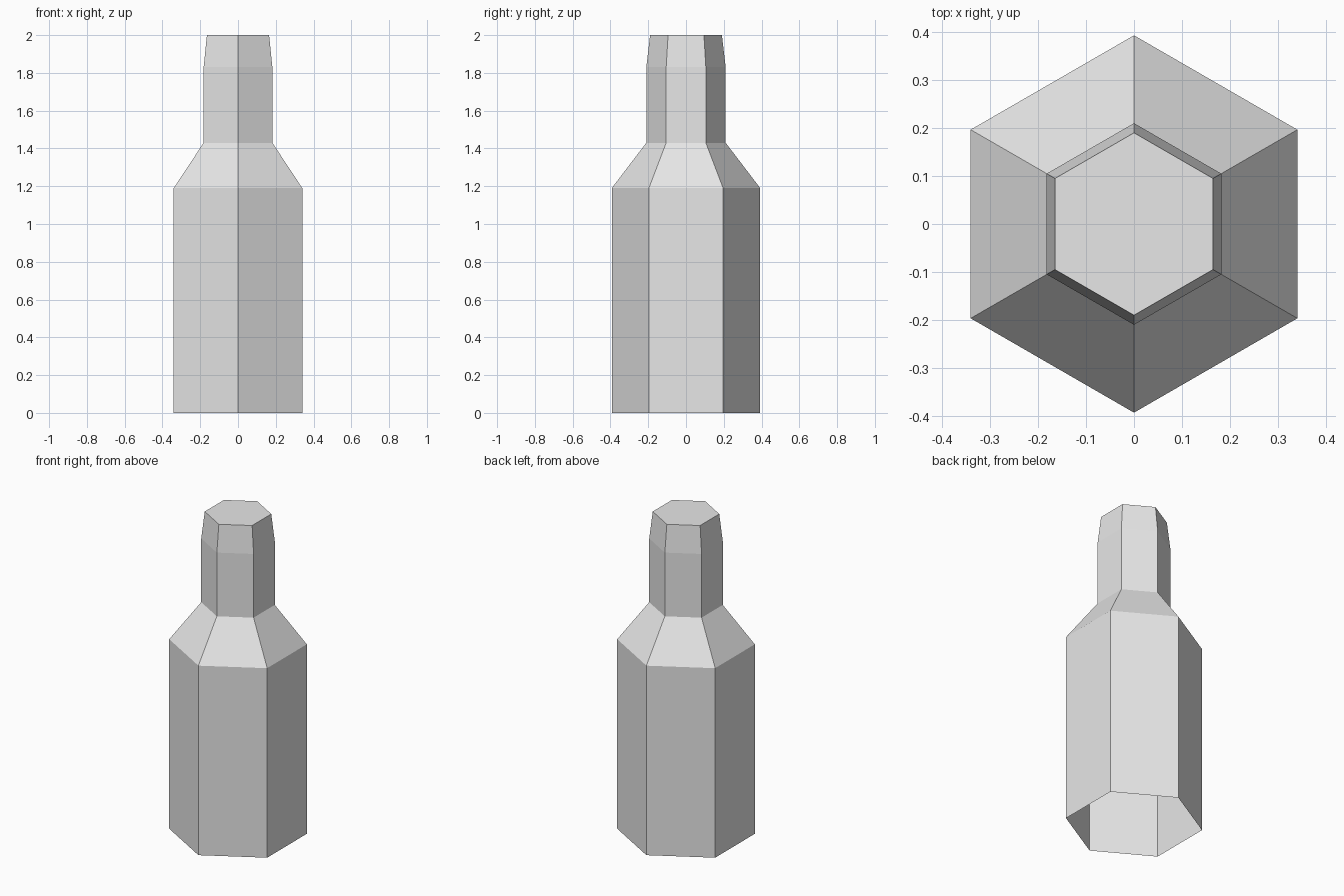
import bpy
import bmesh
from math import cos, sin, pi

cube = bpy.data.objects.get("Cube")
if cube:
    bpy.data.objects.remove(cube, do_unlink=True)

# Plain grey material
grey = bpy.data.materials.new("plain_grey")
grey.use_nodes = True
colour = (0.8, 0.8, 0.8, 1.0)
grey.diffuse_color = colour
grey.node_tree.nodes["Principled BSDF"].inputs["Base Color"].default_value = colour

SIDES = 6
# Bottle profile as (radius, height): base, shoulder, neck, lip, top
PROFILE = [(0.393, 0.0), (0.393, 1.19), (0.21, 1.43), (0.21, 1.83), (0.19, 2.0)]


def ring(bm, radius, z):
    """One hexagonal ring with corners pointing to the front and back."""
    angles = [pi / 2 + 2 * pi * i / SIDES for i in range(SIDES)]
    return [bm.verts.new((radius * cos(a), radius * sin(a), z)) for a in angles]


# Bottle shell, open at the bottom and closed at the top
bm = bmesh.new()
rings = [ring(bm, r, z) for r, z in PROFILE]
for low, high in zip(rings, rings[1:]):
    for i in range(SIDES):
        j = (i + 1) % SIDES
        bm.faces.new((low[i], low[j], high[j], high[i]))
bm.faces.new(rings[-1])

mesh = bpy.data.meshes.new("bottle")
bm.to_mesh(mesh)
bm.free()
mesh.materials.append(grey)
bottle = bpy.data.objects.new("bottle", mesh)
bpy.context.collection.objects.link(bottle)
